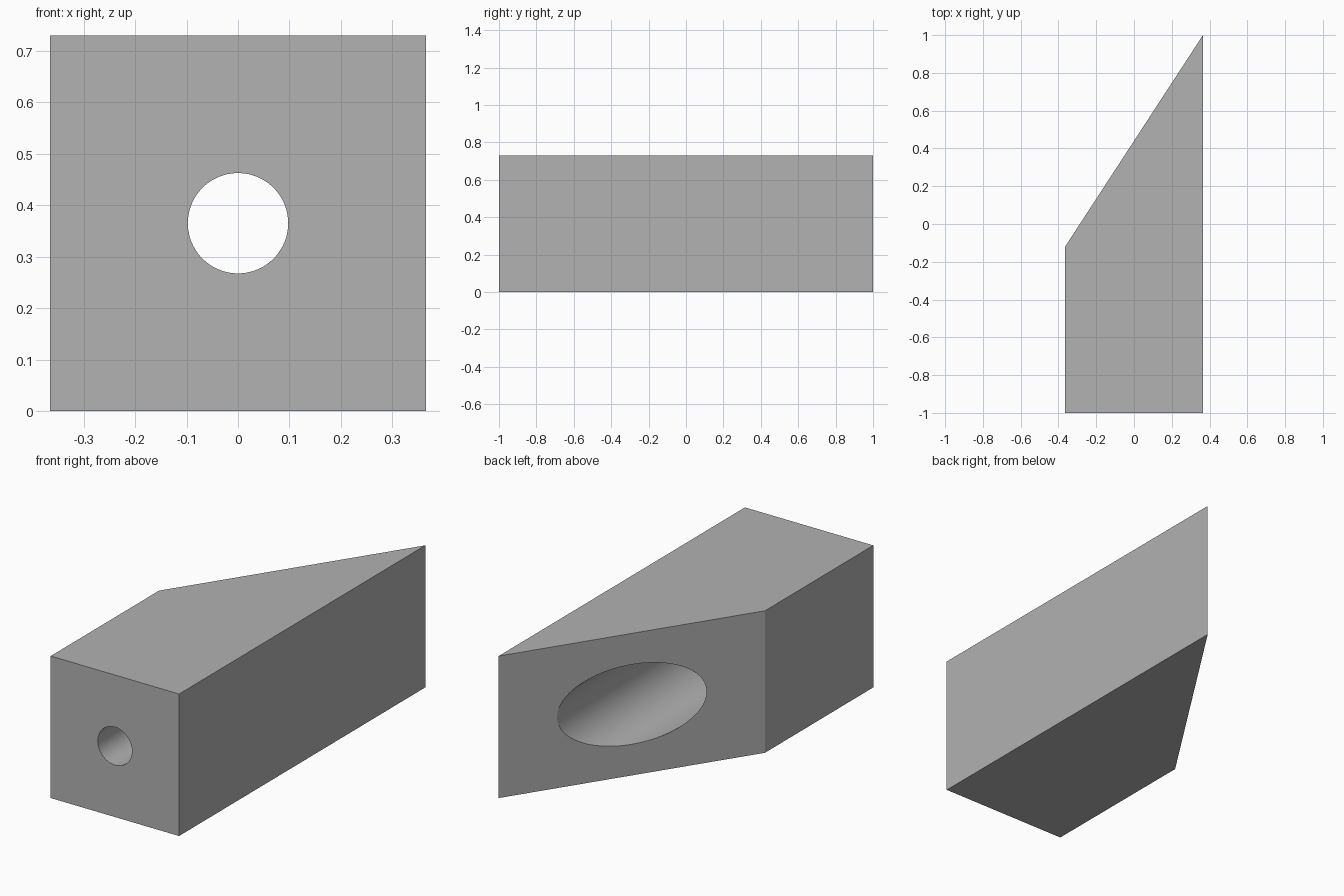
import bpy
import bmesh

HALF = 0.365          # half width and half height of the square section
STEP_Y = -0.55        # where the bore widens
SEGMENTS = 96

cube = bpy.data.objects.get("Cube")
if cube:
    bpy.data.objects.remove(cube, do_unlink=True)

grey = bpy.data.materials.new("plain grey")
grey.use_nodes = True
colour = (0.445, 0.445, 0.445, 1)
grey.diffuse_color = colour
grey.node_tree.nodes["Principled BSDF"].inputs["Base Color"].default_value = colour


def make_object(name, bm):
    bmesh.ops.recalc_face_normals(bm, faces=bm.faces)
    mesh = bpy.data.meshes.new(name)
    bm.to_mesh(mesh)
    bm.free()
    mesh.materials.append(grey)
    obj = bpy.data.objects.new(name, mesh)
    bpy.context.collection.objects.link(obj)
    return obj


# Block: plan outline with a slanted back end, extruded upward
bm = bmesh.new()
outline = [(-HALF, -1), (HALF, -1), (HALF, 1), (-HALF, -0.12)]
base = bm.faces.new([bm.verts.new((x, y, 0)) for x, y in outline])
top = bmesh.ops.extrude_face_region(bm, geom=[base])
bmesh.ops.translate(bm, vec=(0, 0, 2 * HALF),
                    verts=[v for v in top["geom"] if isinstance(v, bmesh.types.BMVert)])
block = make_object("angled_block", bm)

# Stepped bore: narrow hole at the front, wide counterbore from the back
bm = bmesh.new()
profile = [(0, -1.2), (0.0975, -1.2), (0.0975, STEP_Y),
           (0.205, STEP_Y), (0.205, 1.2), (0, 1.2)]
verts = [bm.verts.new((r, y, HALF)) for r, y in profile]
edges = [bm.edges.new(pair) for pair in zip(verts, verts[1:])]
bmesh.ops.spin(bm, geom=verts + edges, cent=(0, 0, HALF), axis=(0, 1, 0),
               angle=6.283185307, steps=SEGMENTS, use_merge=True)
bmesh.ops.remove_doubles(bm, verts=bm.verts, dist=0.0001)
bore = make_object("bore_cutter", bm)
bore.hide_render = True

# Cut the bore, then discard the cutter
cut = block.modifiers.new("bore", 'BOOLEAN')
cut.operation = 'DIFFERENCE'
cut.solver = 'EXACT'
cut.object = bore
bpy.ops.object.select_all(action='DESELECT')
block.select_set(True)
bpy.context.view_layer.objects.active = block
bpy.ops.object.modifier_apply(modifier=cut.name)
bpy.data.objects.remove(bore, do_unlink=True)
bpy.ops.object.shade_smooth_by_angle()
